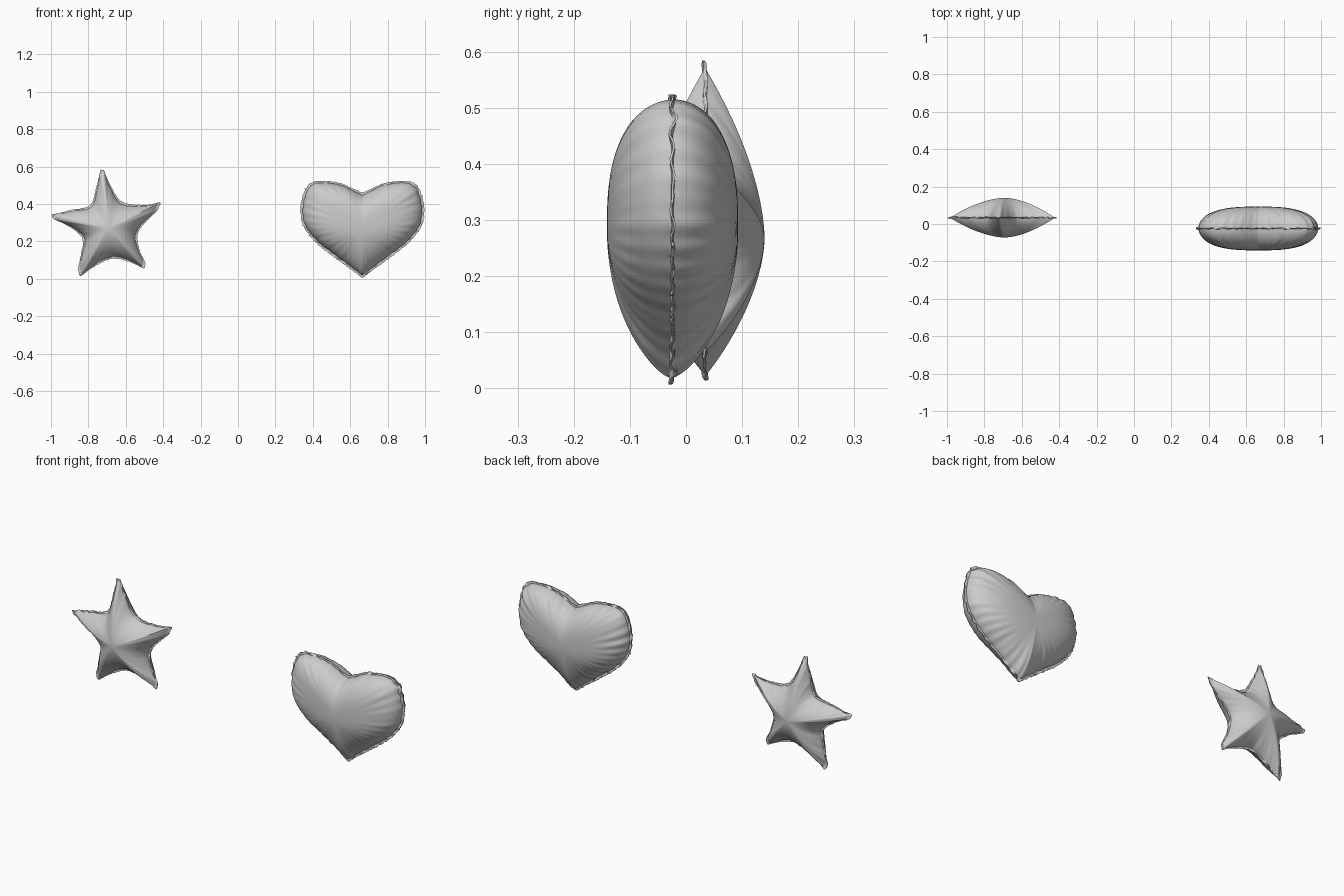
import bpy, bmesh, random
from math import sin, cos, pi, atan2
from mathutils import Vector

if "Cube" in bpy.data.objects:
    bpy.data.objects.remove(bpy.data.objects["Cube"])

random.seed(4)
RINGS = 22


def spline(pts, n):
    """Catmull-Rom curve through an open run of points."""
    p = [2 * pts[0] - pts[1]] + pts + [2 * pts[-1] - pts[-2]]
    out = []
    for i in range(1, len(p) - 2):
        a, b, c, d = p[i - 1:i + 3]
        for k in range(n):
            t = k / n
            out.append(0.5 * (2 * b + (c - a) * t + (2 * a - 5 * b + 4 * c - d) * t * t
                              + (3 * b - a - 3 * c + d) * t ** 3))
    return out


def closed_outline(runs, count):
    """Join smooth runs that meet at sharp corners, then space points evenly."""
    pts = []
    for run in runs:
        pts += spline([Vector(q) for q in run], 16)
    pts.append(pts[0].copy())
    length = [0]
    for a, b in zip(pts, pts[1:]):
        length.append(length[-1] + (b - a).length)
    out, j = [], 0
    for k in range(count):
        s = length[-1] * k / count
        while length[j + 1] < s:
            j += 1
        f = (s - length[j]) / max(length[j + 1] - length[j], 1e-9)
        out.append(pts[j].lerp(pts[j + 1], f))
    return out


def foil_balloon(name, outline, centre, seam_y, depth, flange, profile, pucker):
    n = len(outline)
    c = Vector(centre)
    radii = [(p - c).length for p in outline]
    lo, hi = min(radii), max(radii)
    # irregular puckers along the seam
    waves = [(random.randint(14, 52), random.uniform(0, 2 * pi)) for _ in range(6)]
    ripple = [sum(sin(f * 2 * pi * i / n + ph) for f, ph in waves) / 3 for i in range(n)]
    bm = bmesh.new()

    def add(p, y):
        return bm.verts.new((p.x, y, p.y))

    # crimped flange rim, two thin layers
    rims = {}
    for side in (-1, 1):
        rims[side] = [add(c + (p - c) * (1 + 0.0025 * ripple[(i * 3) % n] / radii[i]),
                          seam_y + 0.004 * ripple[i] + side * 0.002)
                      for i, p in enumerate(outline)]
    # two inflated skins
    for side in (-1, 1):
        rows = []
        for k in range(1, RINGS + 1):
            t = sin(k / RINGS * pi / 2)
            row = []
            for i, p in enumerate(outline):
                d = p - c
                s = t * (1 - flange / radii[i])
                pw, q = profile(d, (radii[i] - lo) / (hi - lo))
                h = depth * max(0, 1 - t ** pw) ** q
                h += pucker * ripple[i] * t ** 5 * min(1, 6 * (1 - t))
                s *= 1 + 0.006 * ripple[i] * t ** 8
                y = seam_y + side * max(h, 0.003) + 0.002 * ripple[i] * t ** 8
                row.append(add(c + d * s, y))
            rows.append(row)
        rows.append(rims[side])
        mid = add(c, seam_y + side * depth)
        for i in range(n):
            j = (i + 1) % n
            bm.faces.new((mid, rows[0][i], rows[0][j]))
            for a, b in zip(rows, rows[1:]):
                bm.faces.new((a[i], b[i], b[j], a[j]))
    for i in range(n):
        j = (i + 1) % n
        bm.faces.new((rims[-1][i], rims[1][i], rims[1][j], rims[-1][j]))
    bmesh.ops.recalc_face_normals(bm, faces=bm.faces)
    me = bpy.data.meshes.new(name)
    bm.to_mesh(me)
    bm.free()
    ob = bpy.data.objects.new(name, me)
    bpy.context.collection.objects.link(ob)
    bpy.ops.object.select_all(action='DESELECT')
    ob.select_set(True)
    bpy.context.view_layer.objects.active = ob
    bpy.ops.object.shade_smooth_by_angle(angle=pi / 3)
    return ob


# Heart balloon: half outline mirrored about its centre line
half = [(0, .46), (.06, .487), (.12, .512), (.2, .523), (.265, .517), (.302, .485),
        (.325, .42), (.331, .355), (.315, .28), (.25, .195), (.15, .115), (.06, .05), (0, .004)]
HX = 0.665
right = [(HX + x, z) for x, z in half]
left = [(HX - x, z) for x, z in reversed(half)]


def heart_profile(d, w):
    a = atan2(d.y, d.x)
    down = max(0, -sin(a)) ** 2
    up = max(0, sin(a)) ** 2
    return 3.0 - 0.7 * up - 1.0 * down, 0.5 + 0.17 * down


foil_balloon("heart_balloon", closed_outline([right, left], 260), (HX, 0.285),
             -0.024, 0.117, 0.013, heart_profile, 0.004)

# Star balloon: blunt tips joined by concave sides
sides = [
    [(-.718, .583), (-.682, .50), (-.62, .412), (-.50, .395), (-.412, .41)],
    [(-.43, .365), (-.51, .285), (-.538, .23), (-.525, .15), (-.495, .085)],
    [(-.50, .053), (-.58, .09), (-.67, .108), (-.76, .07), (-.843, .012)],
    [(-.857, .045), (-.84, .13), (-.832, .215), (-.90, .277), (-.988, .32)],
    [(-.998, .343), (-.89, .368), (-.79, .395), (-.757, .49), (-.735, .583)],
]
runs = []
for i, s in enumerate(sides):
    runs += [s, [s[-1], sides[(i + 1) % 5][0]]]


def star_profile(d, w):
    return 1.9 - 0.2 * w, 0.6 + 0.4 * w


foil_balloon("star_balloon", closed_outline(runs, 260), (-.692, .268),
             0.034, 0.106, 0.012, star_profile, 0.003)
